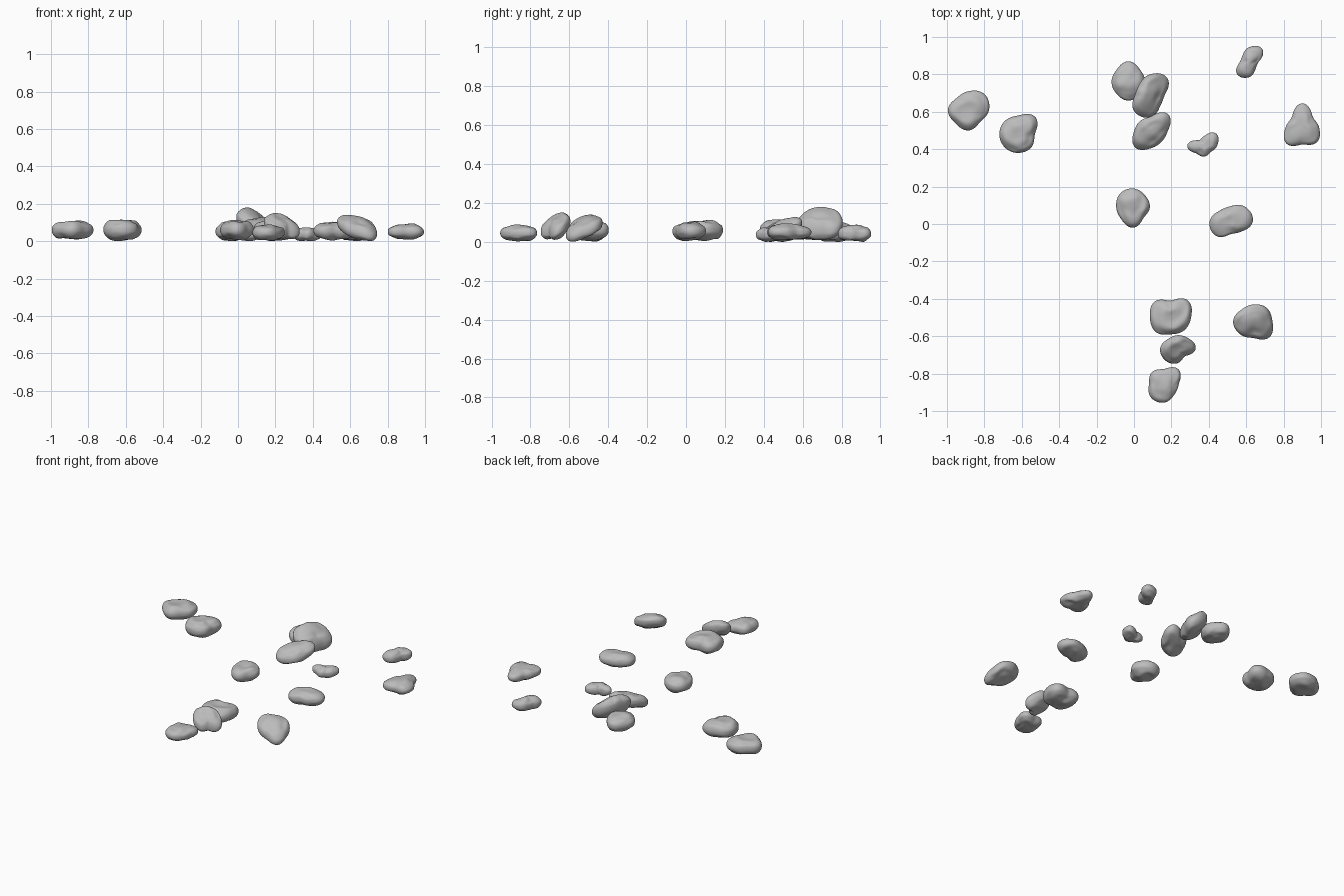
import bpy
import bmesh
import math
from mathutils import Vector, noise

default_cube = bpy.data.objects.get("Cube")
if default_cube:
    bpy.data.objects.remove(default_cube, do_unlink=True)

# One plain grey stone material
stone = bpy.data.materials.new("grey_stone")
stone.use_nodes = True
grey = (0.5, 0.5, 0.5, 1)
stone.diffuse_color = grey
stone.node_tree.nodes["Principled BSDF"].inputs["Base Color"].default_value = grey


def outline_radius(radii, angle):
    """Smooth closed interpolation of the radii spaced evenly around the stone."""
    count = len(radii)
    position = (angle / math.tau * count) % count
    index = int(position)
    t = position - index
    a, b, c, d = (radii[(index + k) % count] for k in (-1, 0, 1, 2))
    return b + t / 2 * (c - a + t * (2 * a - 5 * b + 4 * c - d + t * (3 * (b - c) + d - a)))


def signed_power(value, exponent):
    return math.copysign(abs(value) ** exponent, value)


def make_stone(name, center, half_height, radii, slope=(0, 0)):
    """Pebble with a plan outline (radii in hundredths, counter-clockwise from +x)
    and a lean given as rise per unit along x and y."""
    bm = bmesh.new()
    bmesh.ops.create_icosphere(bm, subdivisions=5, radius=1)
    offset = Vector(center) * 9
    for vert in bm.verts:
        direction = vert.co.copy()
        flat = math.hypot(direction.x, direction.y)
        angle = math.atan2(direction.y, direction.x)
        spread = outline_radius(radii, angle) / 100 * flat ** 0.8
        x, y = spread * math.cos(angle), spread * math.sin(angle)
        z = half_height * signed_power(direction.z, 0.85)
        # Broad lumps on the faces, fading toward the outline
        z *= 1 + 0.25 * noise.noise(direction * 1.6 + offset)
        vert.co = (x, y, z + slope[0] * x + slope[1] * y)
    # Rest the stone on the ground when it would sink below it
    lowest = min(vert.co.z for vert in bm.verts) + center[2]
    mesh = bpy.data.meshes.new(name)
    bm.to_mesh(mesh)
    bm.free()
    mesh.materials.append(stone)
    mesh.shade_smooth()
    obj = bpy.data.objects.new(name, mesh)
    obj.location = Vector(center) + Vector((0, 0, max(0, -lowest)))
    bpy.context.collection.objects.link(obj)


# Pair of stones on the right
make_stone("outer_right_stone", (-.885, .61, .06), .05, [11, 12, 10, 9, 11, 10, 11, 9])
make_stone("inner_right_stone", (-.62, .48, .06), .055, [9, 13, 10, 10, 10, 10, 10, 10])

# Back pile, with a slab leaning on its neighbour
make_stone("pile_base_stone", (-.03, .76, .05), .05, [9, 9, 11, 9, 9, 9, 10, 9])
make_stone("pile_leaning_slab", (.085, .69, .095), .065, [8, 13, 11, 8, 8, 12, 12, 8], (-.45, .15))
make_stone("pile_front_stone", (.09, .495, .065), .048, [9, 13, 8, 8, 9, 12, 9, 8], (0, .3))

# Scattered stones at the back left
make_stone("small_flat_stone", (.375, .42, .035), .035, [7, 9, 5, 4, 9, 6, 6, 5])
make_stone("back_stone", (.615, .865, .04), .04, [5, 10, 8, 5, 5, 9, 8, 5])
make_stone("wedge_stone", (.9, .515, .05), .04, [9, 8, 13, 8, 9, 12, 9, 11])

# Stones in the middle
make_stone("round_middle_stone", (-.005, .09, .06), .05, [9, 9, 10, 10, 9, 9, 11, 8])
make_stone("bean_stone", (.515, .015, .055), .045, [12, 11, 8, 8, 11, 11, 7, 8])

# Front group, with one stone tipped against another
make_stone("front_base_stone", (.195, -.5, .06), .055, [11, 13, 9, 12, 11, 11, 9, 10])
make_stone("front_tipped_stone", (.23, -.665, .08), .052, [10, 8, 7, 7, 9, 9, 8, 6], (-.3, .4))
make_stone("foremost_stone", (.16, -.855, .045), .042, [8, 11, 8, 9, 8, 10, 10, 8])
make_stone("front_left_stone", (.64, -.52, .075), .05, [10, 10, 9, 9, 11, 10, 9, 12], (-.25, .3))
